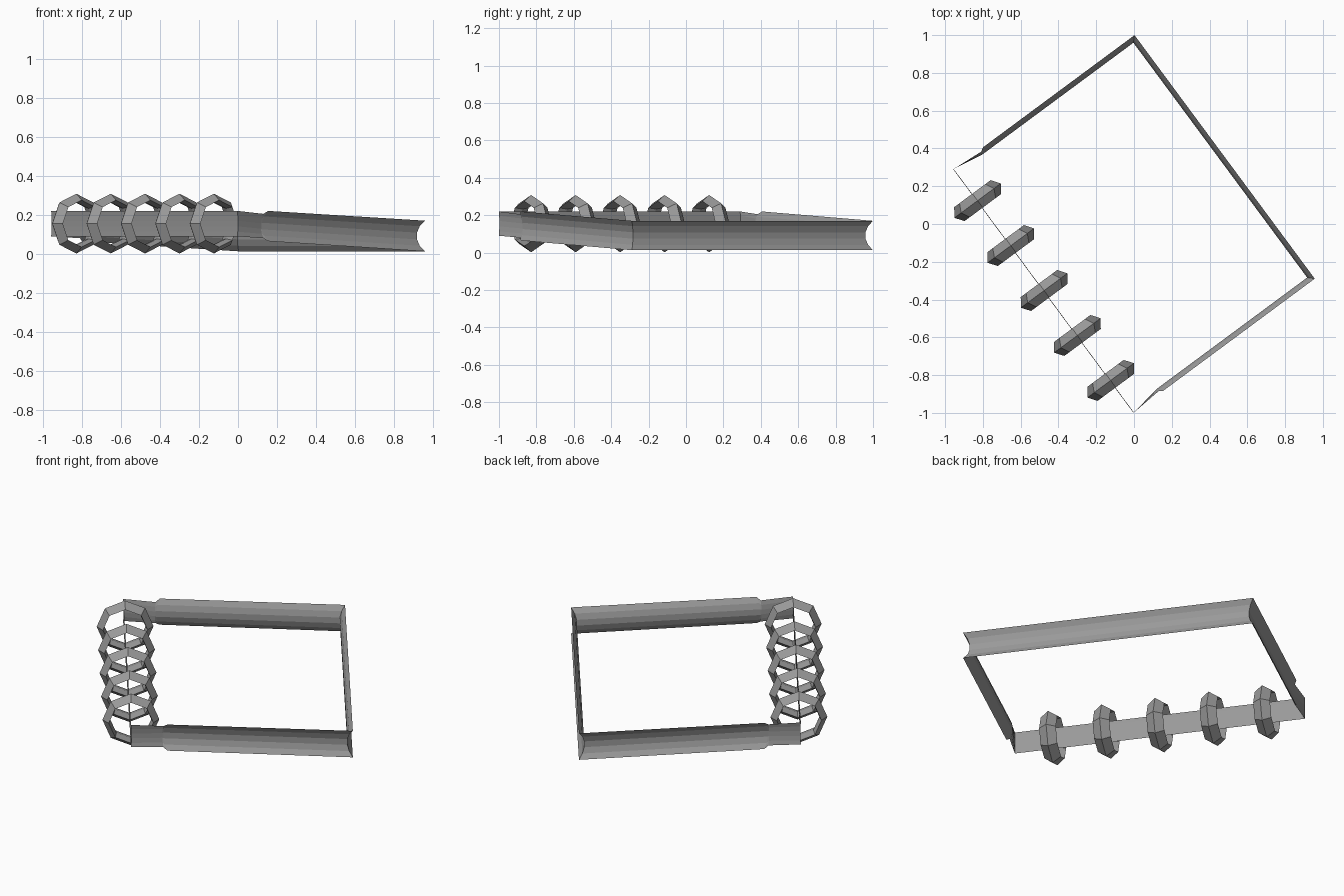
import bpy, bmesh, math

if "Cube" in bpy.data.objects:
    bpy.data.objects.remove(bpy.data.objects["Cube"])

ANGLE = math.atan2(0.595, 0.804)   # whole model is turned about z
W, L = 0.597, 0.802                # half width and half length of the frame
ARC = 6                            # points across the curved bar profile
DEPTH = 0.03

grey = bpy.data.materials.new("dark_grey")
grey.diffuse_color = (0.32, 0.32, 0.32, 1)
grey.use_nodes = True
grey.node_tree.nodes["Principled BSDF"].inputs["Base Color"].default_value = grey.diffuse_color


def make_object(name, bm):
    bmesh.ops.recalc_face_normals(bm, faces=bm.faces)
    me = bpy.data.meshes.new(name)
    bm.to_mesh(me)
    bm.free()
    me.materials.append(grey)
    ob = bpy.data.objects.new(name, me)
    bpy.context.collection.objects.link(ob)
    ob.rotation_euler[2] = ANGLE
    return ob


def profile():
    """(height 0..1, inward bulge 0..1) across a circular arc"""
    th = math.radians(42)
    pts = []
    for i in range(ARC):
        a = -th + 2 * th * i / (ARC - 1)
        pts.append((0.5 + 0.5 * math.sin(a) / math.sin(th),
                    (math.cos(a) - math.cos(th)) / (1 - math.cos(th))))
    return pts


def section(x, y, z0, z1, bx=0.0, by=0.0):
    """Cross-section at x, y; bx, by move the middle of the arc"""
    return [(x + bx * b, y + by * b, z0 + (z1 - z0) * h) for h, b in profile()]


# Frame: one thin band, flat on the ring side, channel shaped on the other three
sections = [
    section(-W, 0, 0.09, 0.22, 0.003),
    section(-W, L, 0.09, 0.22, 0.003),
    section(-W + 0.175, L - 0.013, 0.08, 0.205, -0.005, -0.016),
    section(-W + 0.196, L, 0.065, 0.22, -0.02, -DEPTH),
    section(W, L, 0.013, 0.17, -DEPTH, -DEPTH),
    section(W, 0, 0.013, 0.17, -DEPTH, 0),
]
bm = bmesh.new()
rows = [[bm.verts.new(p) for p in s] for s in sections]
for a, b in zip(rows, rows[1:]):
    for i in range(ARC - 1):
        bm.faces.new((a[i], b[i], b[i + 1], a[i + 1]))
frame = make_object("band_frame", bm)
mirror = frame.modifiers.new("mirror", 'MIRROR')
mirror.use_axis = (False, True, False)

# Rings: eight-sided, with a ridge around the outside
RING = [(0.153, 0.0), (0.12, 0.046), (0.11, 0.0), (0.12, -0.046)]
for k in range(5):
    bm = bmesh.new()
    loops = []
    for s in range(8):
        a = math.tau * s / 8
        loops.append([bm.verts.new((-W + 0.005 + r * math.cos(a), (k - 2) * 0.296 + y,
                                    0.155 + r * math.sin(a))) for r, y in RING])
    for s in range(8):
        p, q = loops[s], loops[(s + 1) % 8]
        for i in range(4):
            j = (i + 1) % 4
            bm.faces.new((p[i], q[i], q[j], p[j]))
    make_object("ring_%d" % (k + 1), bm)
